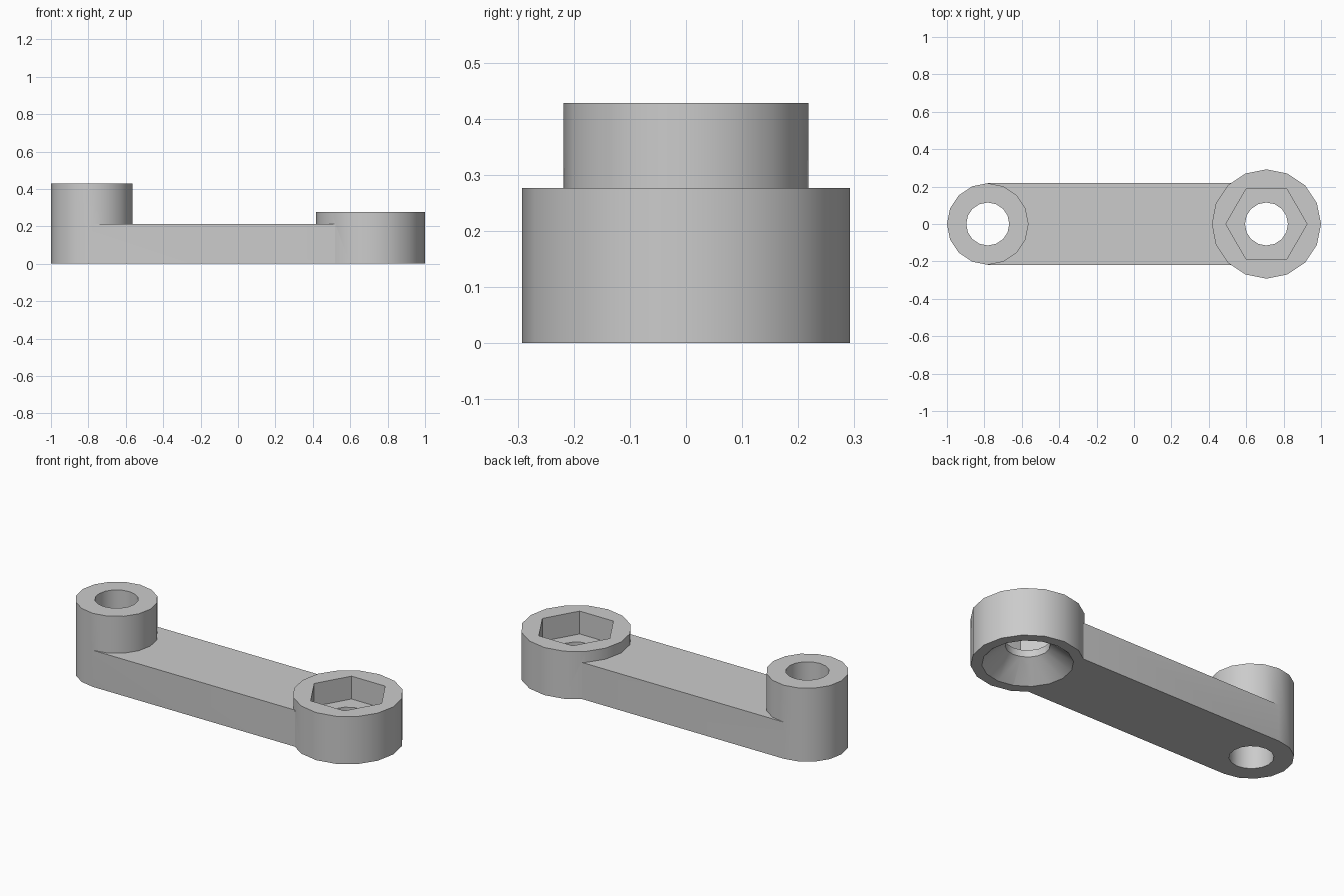
import bpy
import math

# Remove the default cube
cube = bpy.data.objects.get("Cube")
if cube:
    bpy.data.objects.remove(cube, do_unlink=True)

PIVOT_X, PIVOT_R = -0.782, 0.218
SOCKET_X, SOCKET_R = 0.708, 0.292
HOLE_R, SIDES = 0.115, 16

grey = bpy.data.materials.new("plain grey")
grey.use_nodes = True
colour = (0.6, 0.6, 0.6, 1.0)
grey.diffuse_color = colour
grey.node_tree.nodes["Principled BSDF"].inputs["Base Color"].default_value = colour


def post(name, x, z0, z1, r0, r1=None, sides=SIDES):
    """Upright prism or truncated cone with a corner on the x axis."""
    bpy.ops.mesh.primitive_cone_add(
        vertices=sides, radius1=r0, radius2=r0 if r1 is None else r1,
        depth=z1 - z0, location=(x, 0, (z0 + z1) / 2),
        rotation=(0, 0, math.pi / 2))
    obj = bpy.context.object
    obj.name = name
    bpy.ops.object.transform_apply(location=True, rotation=True, scale=True)
    obj.data.materials.append(grey)
    return obj


def combine(body, part, operation):
    """Join or cut a part, then discard the helper."""
    part.hide_render = True
    mod = body.modifiers.new(part.name, "BOOLEAN")
    mod.operation, mod.object, mod.solver = operation, part, "EXACT"
    bpy.context.view_layer.objects.active = body
    bpy.ops.object.modifier_apply(modifier=mod.name)
    bpy.data.objects.remove(part, do_unlink=True)


# Flat bar between the two bosses
bar_h = 0.213
bpy.ops.mesh.primitive_cube_add(size=1, location=((PIVOT_X + SOCKET_X) / 2, 0, bar_h / 2))
arm = bpy.context.object
arm.name = "crank_arm"
arm.scale = (SOCKET_X - PIVOT_X, 2 * PIVOT_R, bar_h)
bpy.ops.object.transform_apply(location=True, rotation=True, scale=True)
arm.data.materials.append(grey)

# Tall pivot boss and wide socket boss
combine(arm, post("pivot_boss", PIVOT_X, 0, 0.428, PIVOT_R), "UNION")
combine(arm, post("socket_boss", SOCKET_X, 0, 0.277, SOCKET_R), "UNION")

# Through holes
for name, x in (("pivot_hole", PIVOT_X), ("socket_hole", SOCKET_X)):
    combine(arm, post(name, x, -0.1, 0.6, HOLE_R), "DIFFERENCE")

# Hexagonal nut pocket on top, with its points along the arm
combine(arm, post("nut_pocket", SOCKET_X, 0.144, 0.4, 0.217, sides=6), "DIFFERENCE")

# Conical countersink underneath, extended below the base for a clean cut
cone_h, cone_r, over = 0.104, 0.235, 0.05
slope = (cone_r - HOLE_R) / cone_h
combine(arm, post("countersink", SOCKET_X, -over, cone_h,
                  cone_r + slope * over, HOLE_R), "DIFFERENCE")

# Smooth round walls, crisp rims
bpy.ops.object.select_all(action="DESELECT")
arm.select_set(True)
bpy.context.view_layer.objects.active = arm
bpy.ops.object.shade_smooth_by_angle(angle=math.radians(30))
